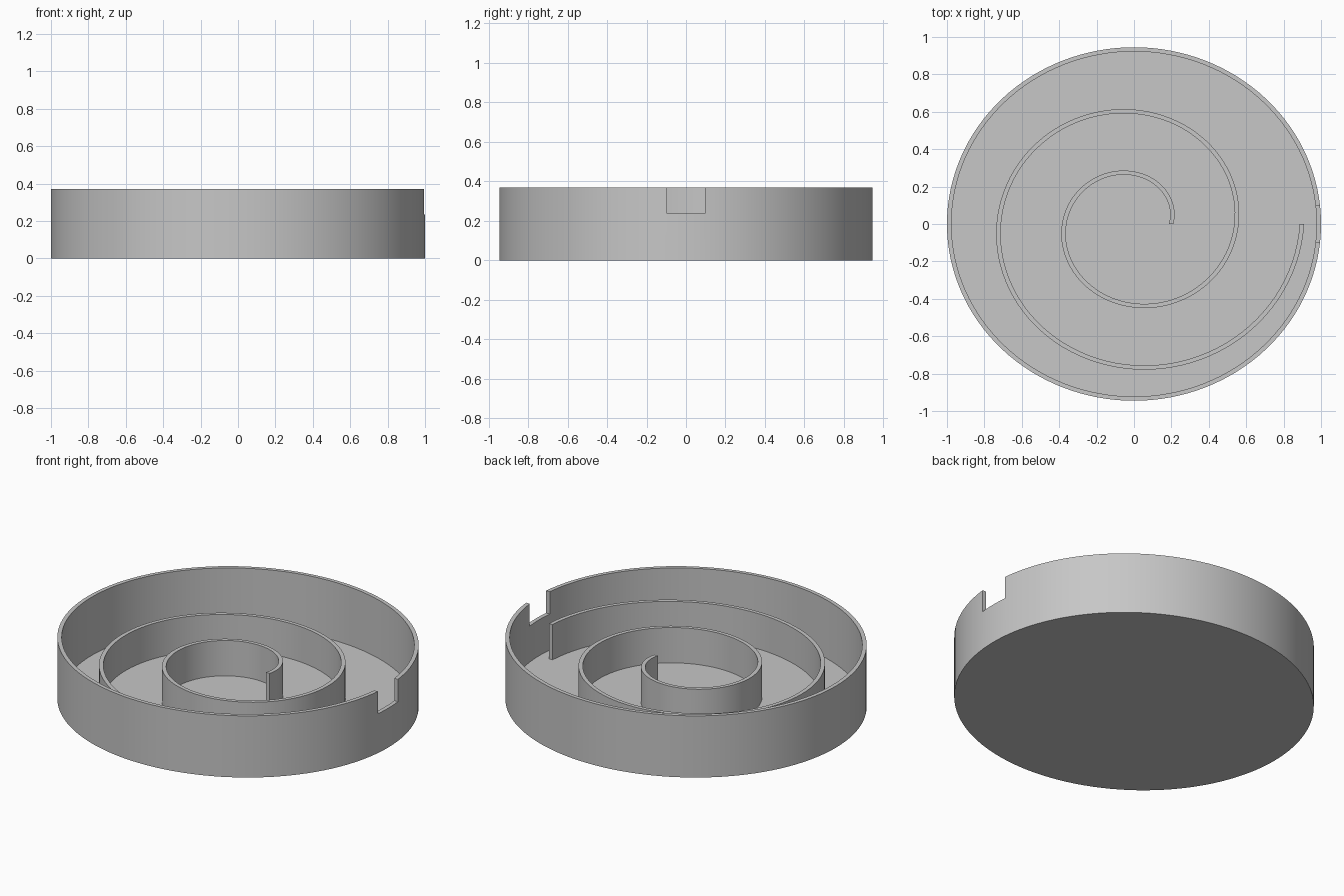
import bpy, bmesh, math

if "Cube" in bpy.data.objects:
    bpy.data.objects.remove(bpy.data.objects["Cube"], do_unlink=True)

RY = 0.945          # depth squash of the oval plan
HEIGHT = 0.37       # outer wall
FLOOR = 0.02
INNER_TOP = 0.232   # spiral wall
NOTCH_Z = 0.236
THICK = 0.024

grey = bpy.data.materials.new("light_grey")
grey.use_nodes = True
colour = (0.57, 0.57, 0.57, 1)
grey.diffuse_color = colour
bsdf = next(n for n in grey.node_tree.nodes if n.type == 'BSDF_PRINCIPLED')
bsdf.inputs["Base Color"].default_value = colour


def make_object(name, bm):
    bmesh.ops.recalc_face_normals(bm, faces=bm.faces)
    mesh = bpy.data.meshes.new(name)
    bm.to_mesh(mesh)
    bm.free()
    mesh.materials.append(grey)
    obj = bpy.data.objects.new(name, mesh)
    bpy.context.collection.objects.link(obj)
    return obj


def smooth(obj):
    bpy.ops.object.select_all(action='DESELECT')
    obj.select_set(True)
    bpy.context.view_layer.objects.active = obj
    bpy.ops.object.shade_smooth_by_angle(angle=math.radians(30))


def oval(bm, radius, z, steps=128):
    angles = [math.tau * i / steps for i in range(steps)]
    return [bm.verts.new((radius * math.cos(a), radius * RY * math.sin(a), z)) for a in angles]


def bridge(bm, a, b):
    for i in range(len(a)):
        j = (i + 1) % len(a)
        bm.faces.new((a[i], a[j], b[j], b[i]))


# Oval tray: underside, outer wall, rim, inner wall, floor
bm = bmesh.new()
profile = [(1, 0), (1, HEIGHT), (1 - THICK, HEIGHT), (1 - THICK, FLOOR)]
loops = [oval(bm, r, z) for r, z in profile]
for lower, upper in zip(loops, loops[1:]):
    bridge(bm, lower, upper)
bm.faces.new(loops[0])
bm.faces.new(loops[-1])
tray = make_object("tray", bm)

# Rectangular notch cut through the rim
bm = bmesh.new()
bmesh.ops.create_cube(bm, size=1)
bmesh.ops.scale(bm, vec=(0.2, 0.19, 0.4), verts=bm.verts)
bmesh.ops.translate(bm, vec=(1, 0, NOTCH_Z + 0.2), verts=bm.verts)
cutter = make_object("notch_cutter", bm)
cutter.hide_render = True
cut = tray.modifiers.new("notch", 'BOOLEAN')
cut.operation = 'DIFFERENCE'
cut.solver = 'EXACT'
cut.object = cutter
bpy.context.view_layer.objects.active = tray
bpy.ops.object.modifier_apply(modifier=cut.name)
bpy.data.objects.remove(cutter, do_unlink=True)
smooth(tray)

# Two-turn spiral wall standing on the floor
bm = bmesh.new()
sections = []
steps = 200
for i in range(steps + 1):
    t = i / steps
    a = 2 * math.tau * t
    mid = 0.198 + 0.7 * t
    ring = []
    for side, z in ((-1, FLOOR / 2), (1, FLOOR / 2), (1, INNER_TOP), (-1, INNER_TOP)):
        r = mid + side * THICK / 2
        ring.append(bm.verts.new((r * math.cos(a), r * RY * math.sin(a), z)))
    sections.append(ring)
for a, b in zip(sections, sections[1:]):
    bridge(bm, a, b)
bm.faces.new(sections[0])
bm.faces.new(sections[-1])
smooth(make_object("spiral_wall", bm))
